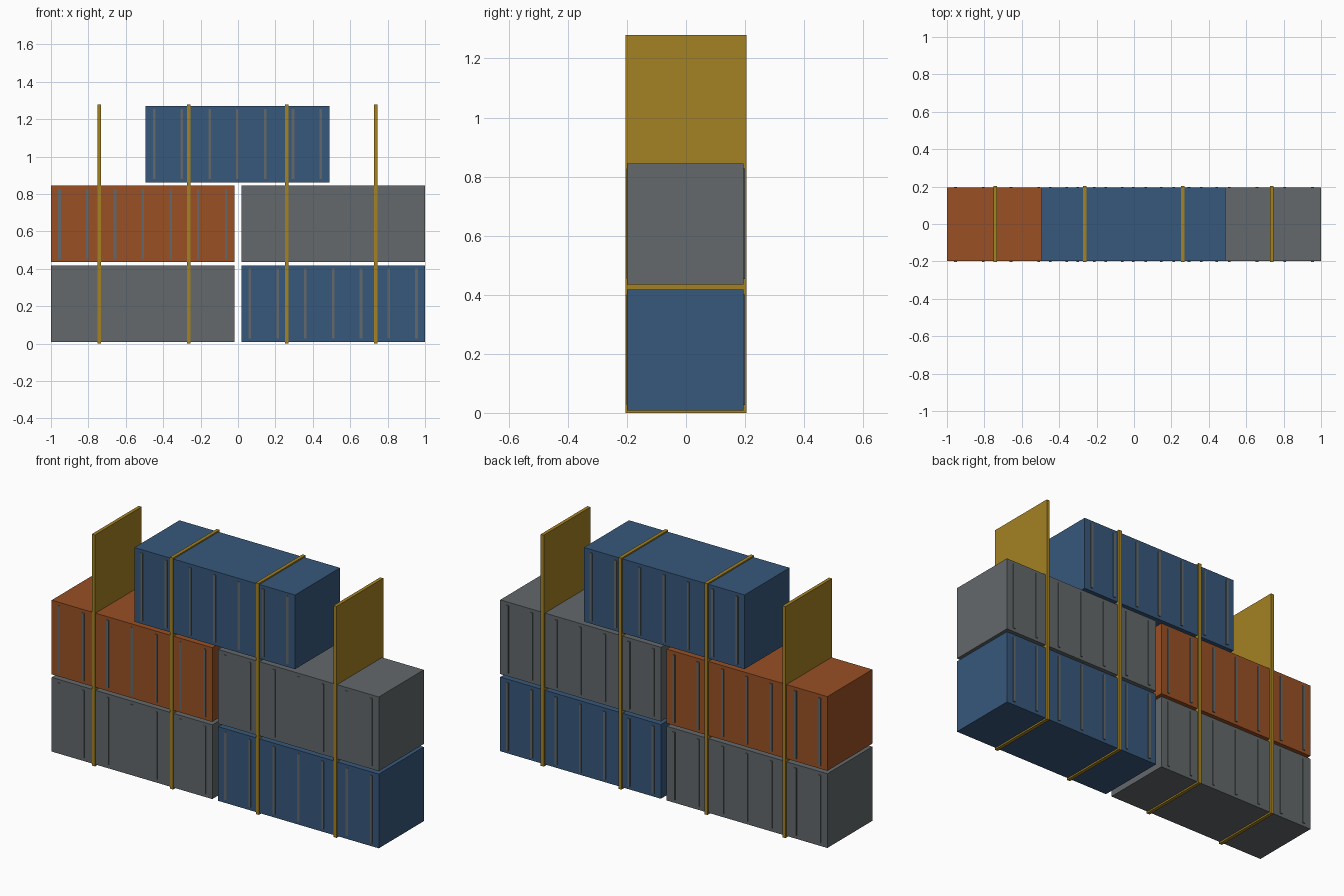
import bpy

if "Cube" in bpy.data.objects:
    bpy.data.objects.remove(bpy.data.objects["Cube"])


def material(name, rgb):
    m = bpy.data.materials.new(name)
    m.diffuse_color = (*rgb, 1)
    m.use_nodes = True
    m.node_tree.nodes["Principled BSDF"].inputs["Base Color"].default_value = m.diffuse_color
    return m


ORANGE = material("rust orange", (0.32, 0.08, 0.018))
BLUE = material("steel blue", (0.038, 0.098, 0.20))
GREY = material("container grey", (0.125, 0.14, 0.145))
GOLD = material("strap gold", (0.37, 0.22, 0.017))


def box(name, lo, hi, mat):
    bpy.ops.mesh.primitive_cube_add(size=1, location=[(a + b) / 2 for a, b in zip(lo, hi)])
    ob = bpy.context.object
    ob.name = name
    ob.scale = [b - a for a, b in zip(lo, hi)]
    bpy.ops.object.transform_apply(location=False, rotation=False, scale=True)
    ob.data.materials.append(mat)
    return ob


LENGTH, HEIGHT, STEP, BASE = 0.982, 0.41, 0.4265, 0.0085
FRONT, BACK = -0.199, 0.194


# Container: plain box with seven thin ribs on the front and back walls
def container(name, cx, level, mat):
    z = BASE + level * STEP
    box(name, (cx - LENGTH / 2, FRONT, z), (cx + LENGTH / 2, BACK, z + HEIGHT), mat)
    for i in range(7):
        x = cx + (i - 3) * 0.1485
        for side, y0, y1 in (("front", FRONT - 0.003, FRONT + 0.005),
                             ("back", BACK - 0.005, BACK + 0.005)):
            box(f"{name}_{side}_rib", (x - 0.007, y0, z + 0.018),
                (x + 0.007, y1, z + HEIGHT - 0.018), GREY)


container("lower_left_container", -0.509, 0, GREY)
container("lower_right_container", 0.509, 0, BLUE)
container("middle_left_container", -0.509, 1, ORANGE)
container("middle_right_container", 0.509, 1, GREY)
container("top_container", -0.003, 2, BLUE)

# Lashing straps: thin slabs running through the whole stack
for x in (-0.741, -0.264, 0.261, 0.736):
    box("lashing_strap", (x - 0.0095, -0.204, 0), (x + 0.0095, 0.204, 1.279), GOLD)
